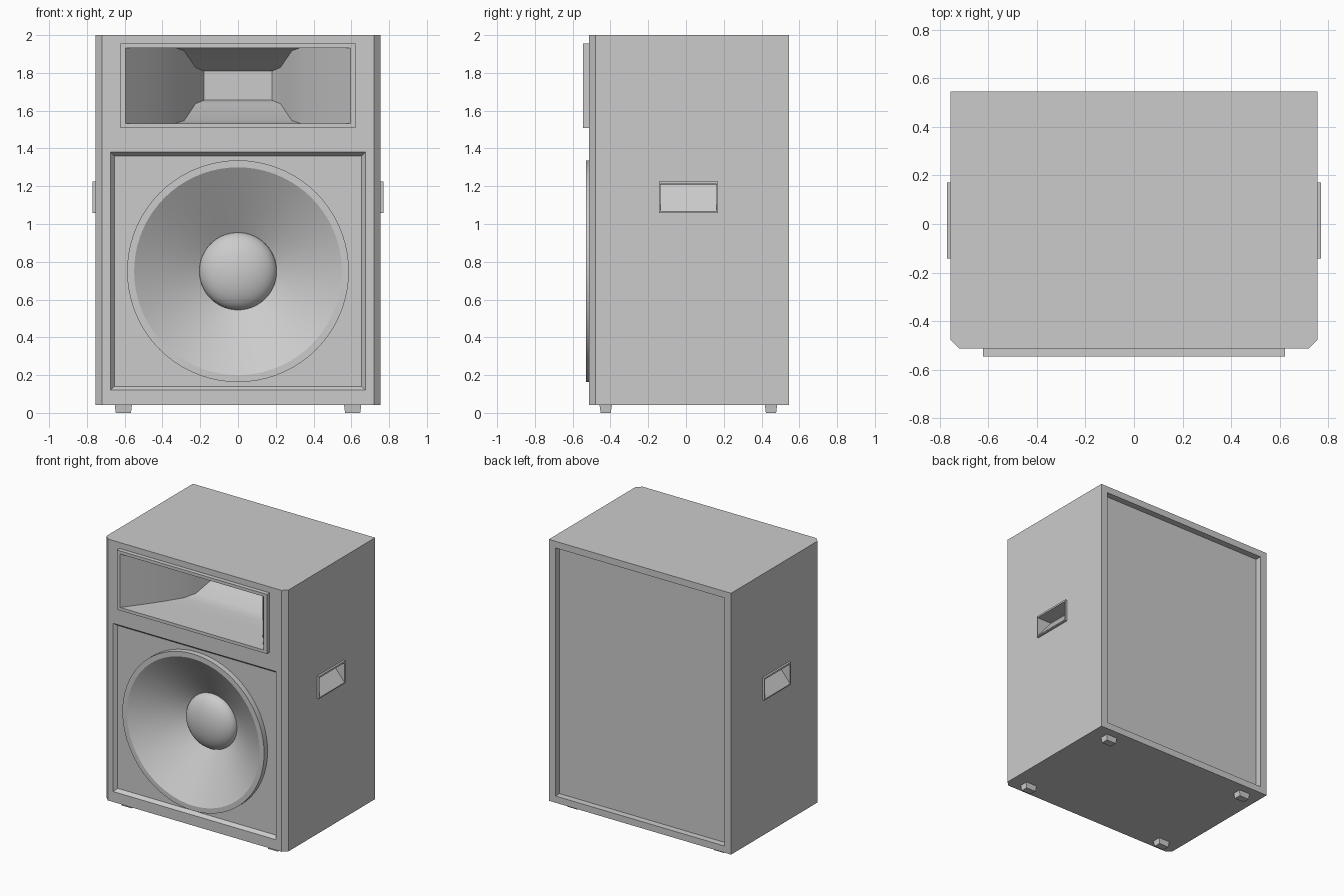
import bpy
import math

if "Cube" in bpy.data.objects:
    bpy.data.objects.remove(bpy.data.objects["Cube"])

# Local frames: u = right, v = up, w = toward the viewer
FRONT = lambda u, v, w: (u, -w, v)
RIGHT = lambda u, v, w: (w, u, v)
BACK = lambda u, v, w: (-u, w, v)
TOP = lambda u, v, w: (u, v, w)


def rect(u0, u1, v0, v1, w):
    return [(u0, v0, w), (u1, v0, w), (u1, v1, w), (u0, v1, w)]


def ring(r, w, cv=0.75, n=72):
    return [(r * math.cos(2 * math.pi * i / n), cv + r * math.sin(2 * math.pi * i / n), w)
            for i in range(n)]


def loft(name, frame, loops, solid=False, mirror=False):
    """Skin a run of matching loops; cap the last one (and the first if solid)."""
    n = len(loops[0])
    verts = [frame(*p) for loop in loops for p in loop]
    faces = [(k * n + i, k * n + (i + 1) % n, (k + 1) * n + (i + 1) % n, (k + 1) * n + i)
             for k in range(len(loops) - 1) for i in range(n)]
    faces.append(tuple(range((len(loops) - 1) * n, len(loops) * n)))
    if solid:
        faces.append(tuple(reversed(range(n))))
    me = bpy.data.meshes.new(name)
    me.from_pydata(verts, [], faces)
    ob = bpy.data.objects.new(name, me)
    bpy.context.collection.objects.link(ob)
    if mirror:
        ob.modifiers.new("mirror", 'MIRROR').use_mirror_merge = False
    return ob


def smooth(ob, angle=32):
    bpy.ops.object.select_all(action='DESELECT')
    ob.select_set(True)
    bpy.context.view_layer.objects.active = ob
    bpy.ops.object.shade_smooth_by_angle(angle=math.radians(angle))


# Cabinet: plan with chamfered front corners, extruded upward
plan = [(-0.72, -0.513), (0.72, -0.513), (0.755, -0.478),
        (0.755, 0.545), (-0.755, 0.545), (-0.755, -0.478)]
cabinet = loft("cabinet", TOP, [[(x, y, z) for x, y in plan] for z in (0.042, 2.0)], True)

# Pockets cut in the cabinet: baffle, woofer, horn, rear panel, handles
HZ = 1.7325
cutters = [
    loft("baffle_cut", FRONT, [rect(-0.655, 0.655, 0.14, 1.36, 0.488),
                               rect(-0.675, 0.675, 0.12, 1.38, 0.513),
                               rect(-0.675, 0.675, 0.12, 1.38, 0.6)], True),
    loft("woofer_cut", FRONT, [ring(0.565, 0.2), ring(0.565, 0.6)], True),
    loft("horn_cut", FRONT, [rect(-0.605, 0.605, HZ - 0.21, HZ + 0.21, -0.2),
                             rect(-0.605, 0.605, HZ - 0.21, HZ + 0.21, 0.6)], True),
    loft("rear_cut", BACK, [rect(-0.7, 0.7, 0.092, 1.95, 0.497),
                            rect(-0.7, 0.7, 0.092, 1.95, 0.6)], True),
    loft("handle_cut", RIGHT, [rect(-0.137, 0.167, 1.063, 1.222, 0.62),
                               rect(-0.137, 0.167, 1.063, 1.222, 0.8)], True, True),
]
for c in cutters:
    c.hide_render = True
    mod = cabinet.modifiers.new(c.name, 'BOOLEAN')
    mod.operation, mod.solver, mod.object = 'DIFFERENCE', 'EXACT', c
bpy.context.view_layer.update()
cut_mesh = bpy.data.meshes.new_from_object(
    cabinet.evaluated_get(bpy.context.evaluated_depsgraph_get()))
cabinet.modifiers.clear()
cabinet.data = cut_mesh
for c in cutters:
    bpy.data.objects.remove(c)

# Horn: raised frame, flared mouth, narrow throat (half width, half height, w)
sections = [(0.622, 0.223, 0.505), (0.622, 0.223, 0.545), (0.595, 0.2, 0.545),
            (0.50, 0.2, 0.42), (0.41, 0.2, 0.295), (0.33, 0.2, 0.17),
            (0.285, 0.185, 0.09), (0.225, 0.096, -0.06), (0.18, 0.077, -0.13)]
smooth(loft("horn", FRONT, [rect(-a, a, HZ - b, HZ + b, w) for a, b, w in sections]), 40)

# Woofer: raised surround, straight cone, shallow dust dome
profile = [(0.587, 0.48), (0.587, 0.53), (0.55, 0.53), (0.205, 0.305)]
profile += [(0.205 * math.cos(t), 0.305 + 0.1 * math.sin(t))
            for t in (math.radians(7.3 * i) for i in range(1, 13))]
smooth(loft("woofer", FRONT, [ring(r, w) for r, w in profile]))

# Side handles: thin rim around a pocket whose floor slopes up and inward
loft("side_handle", RIGHT, [rect(-0.142, 0.17, 1.058, 1.226, 0.75),
                            rect(-0.142, 0.17, 1.058, 1.226, 0.77),
                            rect(-0.134, 0.162, 1.066, 1.213, 0.77),
                            rect(-0.134, 0.162, 1.208, 1.213, 0.65)], mirror=True)

# Feet: small blocks tapering downward
for name, y in (("front_foot", -0.425), ("rear_foot", 0.45)):
    loft(name, TOP, [rect(0.607 - a, 0.607 + a, y - b, y + b, z)
                     for a, b, z in ((0.04, 0.027, 0), (0.046, 0.033, 0.045))], True, True)
